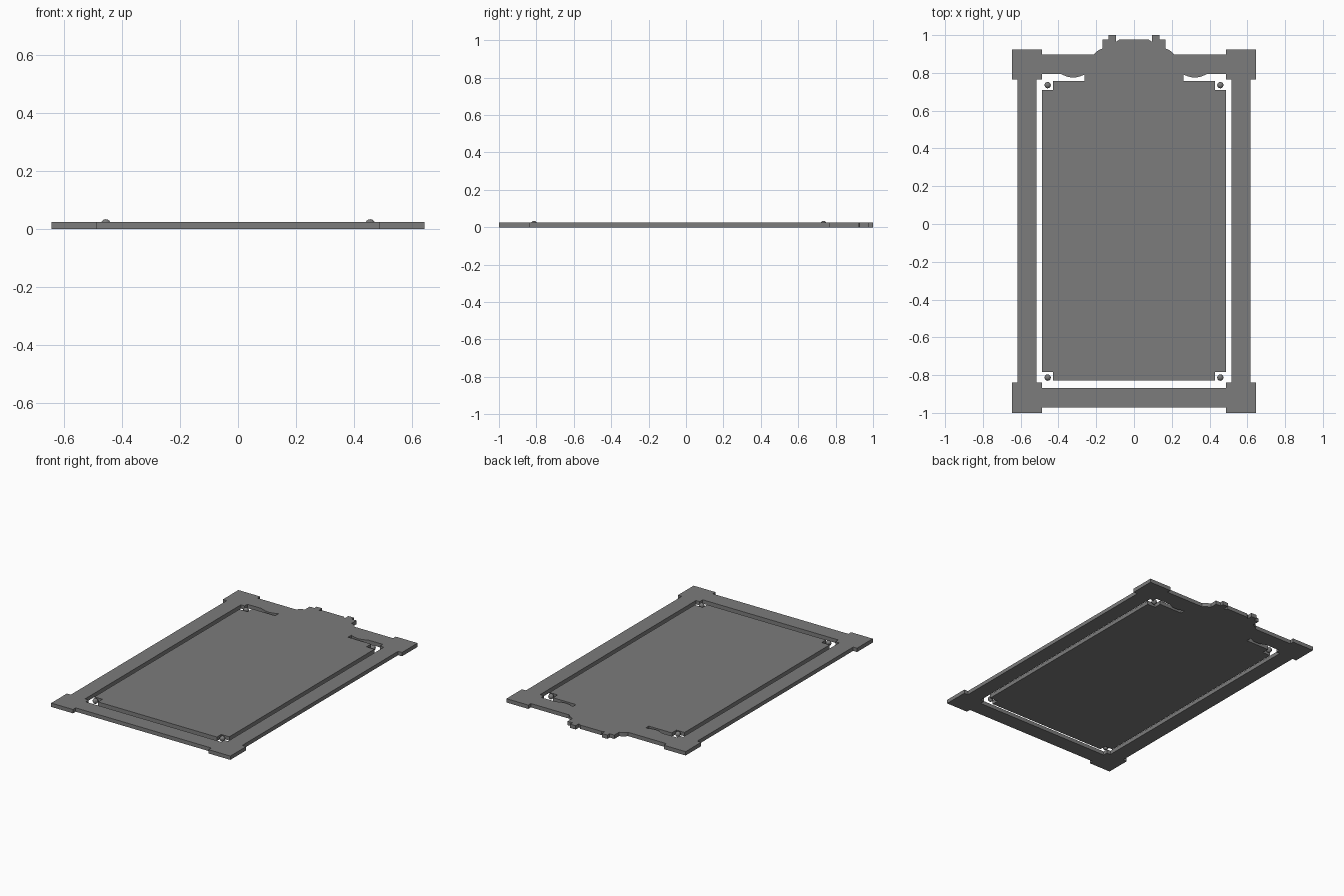
import bpy
import math

if "Cube" in bpy.data.objects:
    bpy.data.objects.remove(bpy.data.objects["Cube"])

T = 0.025  # plate thickness

# Dark grey finish for every part
grey = bpy.data.materials.new("dark_grey")
grey.diffuse_color = (0.2, 0.2, 0.2, 1)
grey.use_nodes = True
grey.node_tree.nodes["Principled BSDF"].inputs["Base Color"].default_value = grey.diffuse_color


def mirror(pts):
    """Same points on the other side of x = 0, in reverse order."""
    return [(-x, y) for x, y in reversed(pts)]


def arc(p, q, bulge, n=8):
    """Points from p to q along a shallow bow, offset by bulge in y."""
    return [(p[0] + (q[0] - p[0]) * i / n,
             p[1] + (q[1] - p[1]) * i / n + bulge * math.sin(math.pi * i / n))
            for i in range(n + 1)]


# Outer outline, right half: crest, shoulder, top corner, side, bottom corner
crest = [(0.077, 0.977), (0.094, 0.965), (0.094, 1.0), (0.134, 1.0),
         (0.134, 0.977), (0.168, 0.977)]
shoulder = arc((0.168, 0.928), (0.212, 0.898), 0.005, 5)
side = [(0.488, 0.898), (0.488, 0.925), (0.645, 0.925), (0.645, 0.765),
        (0.617, 0.765), (0.617, -0.838), (0.645, -0.838), (0.645, -1.0),
        (0.488, -1.0), (0.488, -0.972)]
outer_half = crest + shoulder + side
outer = outer_half + mirror(outer_half)

# U-shaped gap between frame and panel, right half of both edges
frame_edge = arc((0.262, 0.791), (0.385, 0.793), -0.017, 10) + [
    (0.488, 0.793), (0.488, 0.765), (0.515, 0.765), (0.515, -0.838),
    (0.488, -0.838), (0.488, -0.869)]
panel_edge = [(0.262, 0.757), (0.428, 0.757), (0.428, 0.709), (0.486, 0.709),
              (0.486, -0.783), (0.428, -0.783), (0.428, -0.828)]
gap = frame_edge + mirror(frame_edge) + mirror(panel_edge)[::-1] + panel_edge[::-1]

# Framed panel: one filled outline with the gap cut through it
curve = bpy.data.curves.new("framed_panel", "CURVE")
curve.dimensions = "2D"
curve.fill_mode = "BOTH"
curve.extrude = T / 2
for loop in (outer, gap):
    spline = curve.splines.new("POLY")
    spline.points.add(len(loop) - 1)
    for point, (x, y) in zip(spline.points, loop):
        point.co = (x, y, 0, 1)
    spline.use_cyclic_u = True
panel = bpy.data.objects.new("framed_panel", curve)
panel.location.z = T / 2
bpy.context.collection.objects.link(panel)
bpy.context.view_layer.objects.active = panel
panel.select_set(True)
bpy.ops.object.convert(target="MESH")
panel = bpy.context.object
bpy.ops.object.shade_flat()
panel.data.materials.clear()
panel.data.materials.append(grey)

# Round studs in the panel's corner notches
for sx, side_name in ((-1, "left"), (1, "right")):
    for y, end_name in ((0.735, "top"), (-0.813, "bottom")):
        bpy.ops.mesh.primitive_uv_sphere_add(
            segments=12, ring_count=8, radius=0.017,
            location=(sx * 0.457, y, 0.017))
        stud = bpy.context.object
        stud.name = f"stud_{end_name}_{side_name}"
        stud.data.materials.append(grey)
